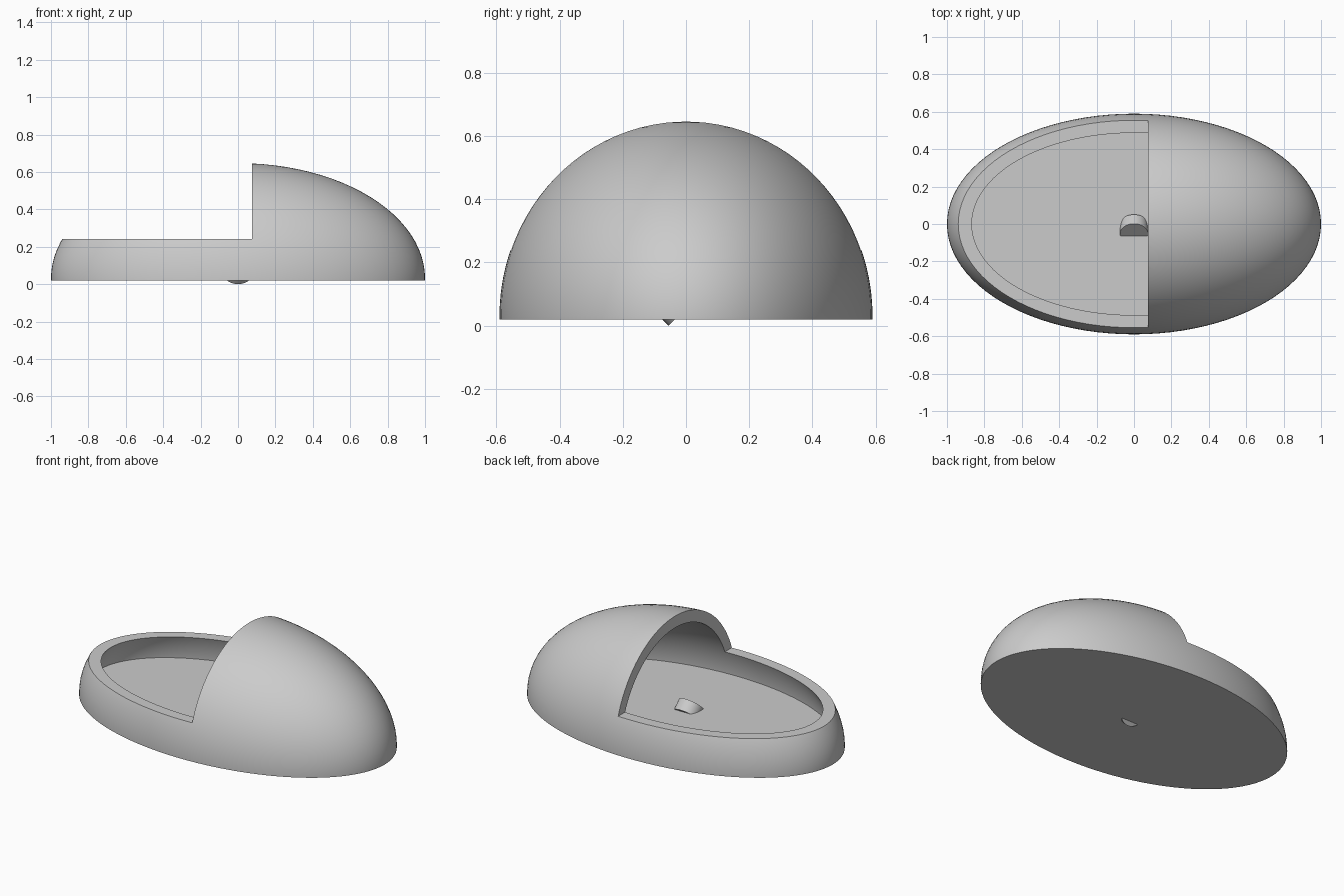
import bpy, bmesh, math
from mathutils import Matrix, Vector

if "Cube" in bpy.data.objects:
    bpy.data.objects.remove(bpy.data.objects["Cube"])

grey = bpy.data.materials.new("plain_grey")
grey.diffuse_color = (0.6, 0.6, 0.6, 1)
grey.use_nodes = True
grey.node_tree.nodes["Principled BSDF"].inputs["Base Color"].default_value = grey.diffuse_color


def make_object(name, bm):
    bmesh.ops.recalc_face_normals(bm, faces=bm.faces)
    mesh = bpy.data.meshes.new(name)
    bm.to_mesh(mesh)
    bm.free()
    mesh.materials.append(grey)
    obj = bpy.data.objects.new(name, mesh)
    bpy.context.collection.objects.link(obj)
    return obj


def half_ellipsoid(name, radii, centre_z, floor_z):
    """Ellipsoid sliced flat at floor_z and capped."""
    bm = bmesh.new()
    bmesh.ops.create_uvsphere(bm, u_segments=96, v_segments=48, radius=1)
    bmesh.ops.transform(bm, verts=bm.verts,
                        matrix=Matrix.Translation((0, 0, centre_z)) @ Matrix.Diagonal((*radii, 1)))
    cut = bmesh.ops.bisect_plane(bm, geom=bm.verts[:] + bm.edges[:] + bm.faces[:],
                                 plane_co=(0, 0, floor_z), plane_no=(0, 0, 1), clear_inner=True)
    rim = [e for e in cut["geom_cut"] if isinstance(e, bmesh.types.BMEdge)]
    bmesh.ops.contextual_create(bm, geom=rim)
    return make_object(name, bm)


def subtract(target, cutter):
    mod = target.modifiers.new("cut", 'BOOLEAN')
    mod.operation = 'DIFFERENCE'
    mod.solver = 'EXACT'
    mod.object = cutter
    bpy.context.view_layer.objects.active = target
    bpy.ops.object.modifier_apply(modifier=mod.name)
    bpy.data.objects.remove(cutter)


def smooth(obj):
    bpy.ops.object.select_all(action='DESELECT')
    obj.select_set(True)
    bpy.context.view_layer.objects.active = obj
    bpy.ops.object.shade_smooth_by_angle(angle=math.radians(30))


# Domed shell with a flat underside
shell = half_ellipsoid("shell", (1.0, 0.59, 0.617), 0.03, 0.02)

# Hollow inside with a flat floor
subtract(shell, half_ellipsoid("hollow_cutter", (0.94, 0.528, 0.545), 0.03, 0.09))

# Open half of the dome, leaving a low rim
bm = bmesh.new()
bmesh.ops.create_cube(bm, size=1, matrix=Matrix.Translation((-0.9625, 0, 0.74))
                      @ Matrix.Diagonal((2.075, 2, 1, 1)))
subtract(shell, make_object("opening_cutter", bm))
smooth(shell)

# Small tilted peg set through the floor
bm = bmesh.new()
bmesh.ops.create_cone(bm, cap_ends=True, segments=48, radius1=0.075, radius2=0.075, depth=0.07,
                      matrix=Matrix.Translation((0, -0.027, 0.078))
                      @ Matrix.Rotation(math.radians(45), 4, 'X'))
peg = make_object("peg", bm)
smooth(peg)
